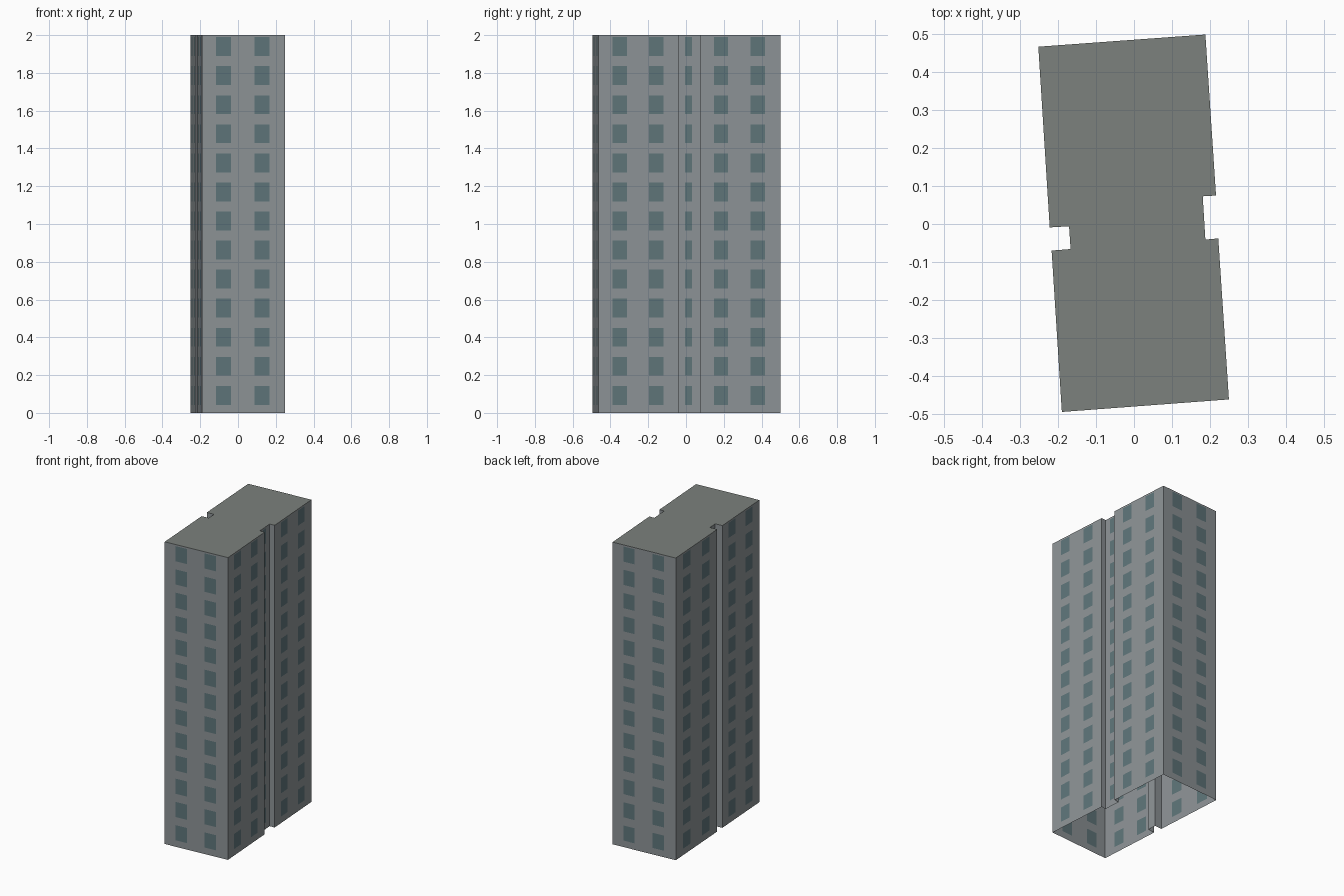
import bpy, bmesh
from mathutils import Vector

if "Cube" in bpy.data.objects:
    bpy.data.objects.remove(bpy.data.objects["Cube"])

HEIGHT = 2.0
FLOORS = 13
PITCH = HEIGHT / FLOORS

# Footprint, counter-clockwise: (x, y, window columns on the wall starting here)
FOOTPRINT = [
    (-0.190, -0.495, 2), (0.250, -0.462, 2),
    (0.222, -0.038, 0), (0.188, -0.041, 1), (0.181, 0.073, 0), (0.216, 0.075, 2),
    (0.188, 0.499, 2), (-0.252, 0.467, 2),
    (-0.222, -0.009, 0), (-0.171, -0.006, 0), (-0.167, -0.066, 0), (-0.217, -0.070, 2),
]
# Start and end of each window along its wall
SPANS = {0: [], 1: [(0.32, 0.63)], 2: [(0.17, 0.35), (0.63, 0.81)]}


def material(name, rgb):
    m = bpy.data.materials.new(name)
    m.diffuse_color = (*rgb, 1)
    m.use_nodes = True
    m.node_tree.nodes["Principled BSDF"].inputs["Base Color"].default_value = m.diffuse_color
    return m


def add_object(name, bm, mats):
    mesh = bpy.data.meshes.new(name)
    bm.to_mesh(mesh)
    bm.free()
    for m in mats:
        mesh.materials.append(m)
    ob = bpy.data.objects.new(name, mesh)
    bpy.context.collection.objects.link(ob)
    return ob


concrete = material("concrete", (0.27, 0.295, 0.31))
glass = material("glass", (0.115, 0.18, 0.195))
roofing = material("roofing", (0.20, 0.22, 0.205))

# Walls: each side is a grid whose alternate cells are flush window panes
levels = [0.0]
for f in range(FLOORS):
    levels += [f * PITCH + 0.043, f * PITCH + 0.143]
levels.append(HEIGHT)

bm = bmesh.new()
for i, (x, y, columns) in enumerate(FOOTPRINT):
    a = Vector((x, y, 0))
    nxt = FOOTPRINT[(i + 1) % len(FOOTPRINT)]
    b = Vector((nxt[0], nxt[1], 0))
    cuts = [0.0] + [t for span in SPANS[columns] for t in span] + [1.0]
    grid = [[bm.verts.new(a.lerp(b, t) + Vector((0, 0, z))) for z in levels] for t in cuts]
    for c in range(len(cuts) - 1):
        for r in range(len(levels) - 1):
            face = bm.faces.new((grid[c][r], grid[c + 1][r], grid[c + 1][r + 1], grid[c][r + 1]))
            face.material_index = 1 if c % 2 and r % 2 else 0
bmesh.ops.remove_doubles(bm, verts=bm.verts, dist=1e-5)
add_object("tower_walls", bm, [concrete, glass])

# Flat roof; the underside of the tower stays open
bm = bmesh.new()
bm.faces.new([bm.verts.new((x, y, HEIGHT)) for x, y, _ in FOOTPRINT])
add_object("flat_roof", bm, [roofing])
